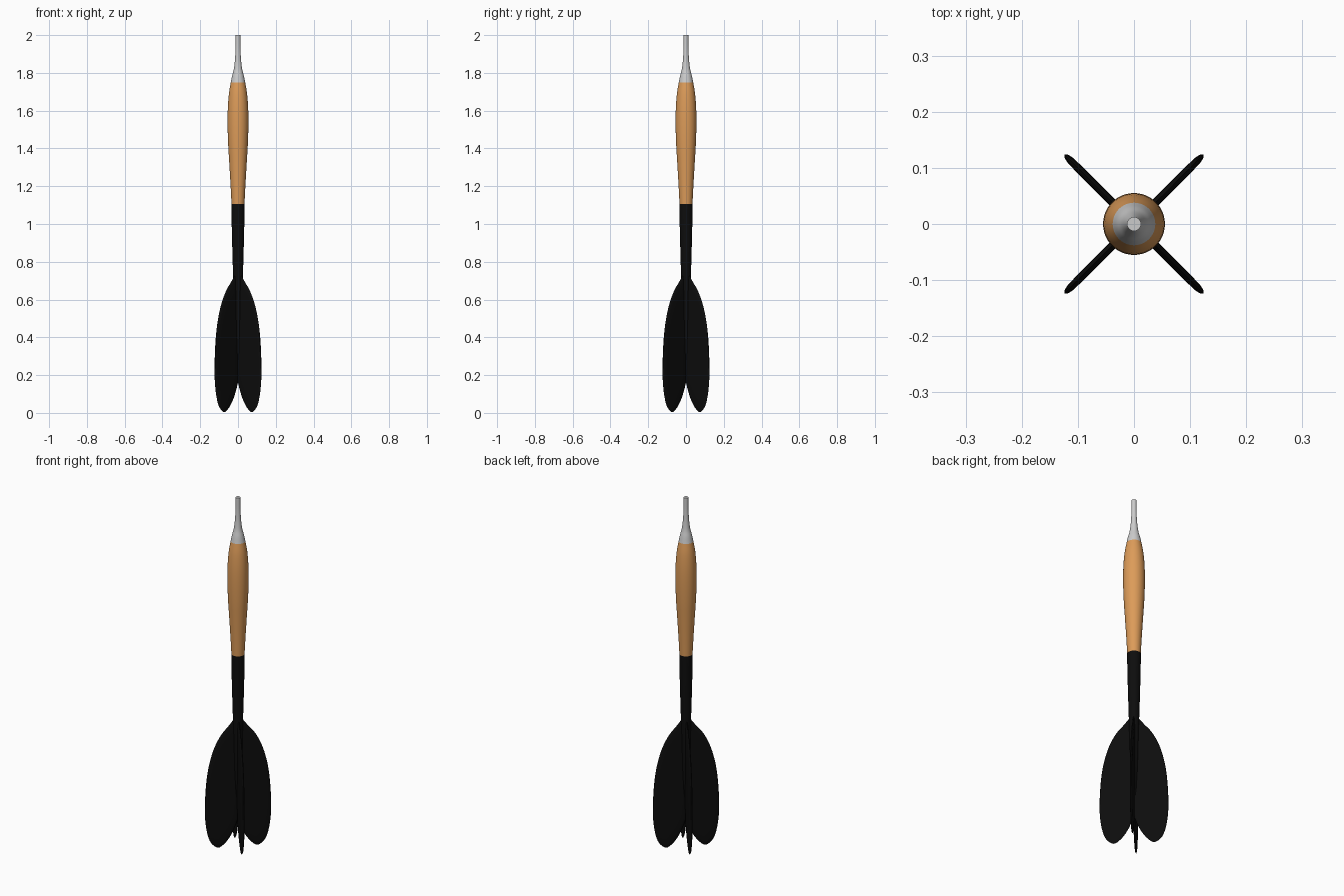
import bpy, bmesh, math
from mathutils import Vector, Matrix

if "Cube" in bpy.data.objects:
    bpy.data.objects.remove(bpy.data.objects["Cube"])


def material(name, rgb):
    m = bpy.data.materials.new(name)
    m.diffuse_color = (*rgb, 1)
    m.use_nodes = True
    m.node_tree.nodes["Principled BSDF"].inputs["Base Color"].default_value = m.diffuse_color
    return m


black = material("black", (0.004, 0.004, 0.004))
orange = material("orange", (0.72, 0.33, 0.1))


def smooth_curve(pts, steps=4):
    """Catmull-Rom through an open list of 2D points."""
    p = [Vector(q) for q in pts]
    p = [2 * p[0] - p[1]] + p + [2 * p[-1] - p[-2]]
    out = []
    for a, b, c, d in zip(p, p[1:], p[2:], p[3:]):
        for i in range(steps):
            t = i / steps
            out.append(0.5 * (2 * b + (c - a) * t + (2 * a - 5 * b + 4 * c - d) * t * t
                              + (3 * b - a - 3 * c + d) * t ** 3))
    return out + [p[-2]]


def finish(bm, name, mat=None, angle=35):
    bmesh.ops.recalc_face_normals(bm, faces=bm.faces)
    me = bpy.data.meshes.new(name)
    bm.to_mesh(me)
    bm.free()
    ob = bpy.data.objects.new(name, me)
    bpy.context.collection.objects.link(ob)
    if mat:
        me.materials.append(mat)
    bpy.ops.object.select_all(action='DESELECT')
    ob.select_set(True)
    bpy.context.view_layer.objects.active = ob
    bpy.ops.object.shade_smooth_by_angle(angle=math.radians(angle))
    return ob


def lathe(name, profile, mat=None, n=48):
    """Closed solid of revolution from (radius, z) points."""
    bm = bmesh.new()
    rings = [[bm.verts.new((r * math.cos(2 * math.pi * i / n),
                            r * math.sin(2 * math.pi * i / n), z))
              for i in range(n)] for r, z in profile]
    for a, b in zip(rings, rings[1:]):
        for i in range(n):
            j = (i + 1) % n
            bm.faces.new((a[i], a[j], b[j], b[i]))
    bm.faces.new(rings[0][::-1])
    bm.faces.new(rings[-1])
    return finish(bm, name, mat)


# Metal tip
lathe("metal_tip", smooth_curve([(0.038, 1.75), (0.031, 1.785), (0.022, 1.82),
                                 (0.016, 1.87), (0.013, 1.93), (0.0125, 2.0)]))

# Barrel
lathe("barrel", smooth_curve([(0.034, 1.1), (0.039, 1.2), (0.046, 1.32), (0.052, 1.42),
                              (0.055, 1.52), (0.054, 1.61), (0.048, 1.69), (0.038, 1.75)]), orange)

# Shaft, running down between the fins
lathe("shaft", [(0.006, 0.26), (0.014, 0.32), (0.02, 0.45), (0.026, 0.72),
                (0.03, 0.86), (0.033, 0.98), (0.035, 1.1), (0.035, 1.105)], black)
lathe("shaft_end", [(0.001, 0.238), (0.007, 0.252), (0.007, 0.262)], orange, 16)

# Fins: a thin lens-edged leaf, repeated on the four diagonals
leaf = smooth_curve([(0.02, 0.735), (0.05, 0.695), (0.09, 0.645), (0.125, 0.575), (0.15, 0.49),
                     (0.165, 0.4), (0.173, 0.29), (0.174, 0.19), (0.164, 0.1),
                     (0.143, 0.035), (0.105, 0.004), (0.07, 0.025), (0.04, 0.065),
                     (0.018, 0.11), (0.002, 0.155)])
leaf += [Vector((0, z)) for z in (0.25, 0.4, 0.55, 0.735)]
centre = Vector((0.085, 0.33))
for k in range(4):
    bm = bmesh.new()
    n = len(leaf)
    rim = [bm.verts.new((p.x, 0, p.y)) for p in leaf]
    for side in (1, -1):
        prev = rim
        for scale, half in ((0.98, 0.003), (0.93, 0.005), (0.84, 0.0065), (0.65, 0.007)):
            ring = []
            for p in leaf:
                q = centre + (p - centre) * scale
                ring.append(bm.verts.new((q.x, side * half, q.y)))
            for i in range(n):
                j = (i + 1) % n
                bm.faces.new((prev[i], prev[j], ring[j], ring[i]))
            prev = ring
        hub = bm.verts.new((centre.x, side * 0.007, centre.y))
        for i in range(n):
            bm.faces.new((prev[i], prev[(i + 1) % n], hub))
    bmesh.ops.rotate(bm, cent=(0, 0, 0), verts=bm.verts,
                     matrix=Matrix.Rotation(math.radians(45 + 90 * k), 3, 'Z'))
    finish(bm, f"fin_{k + 1}", black)
